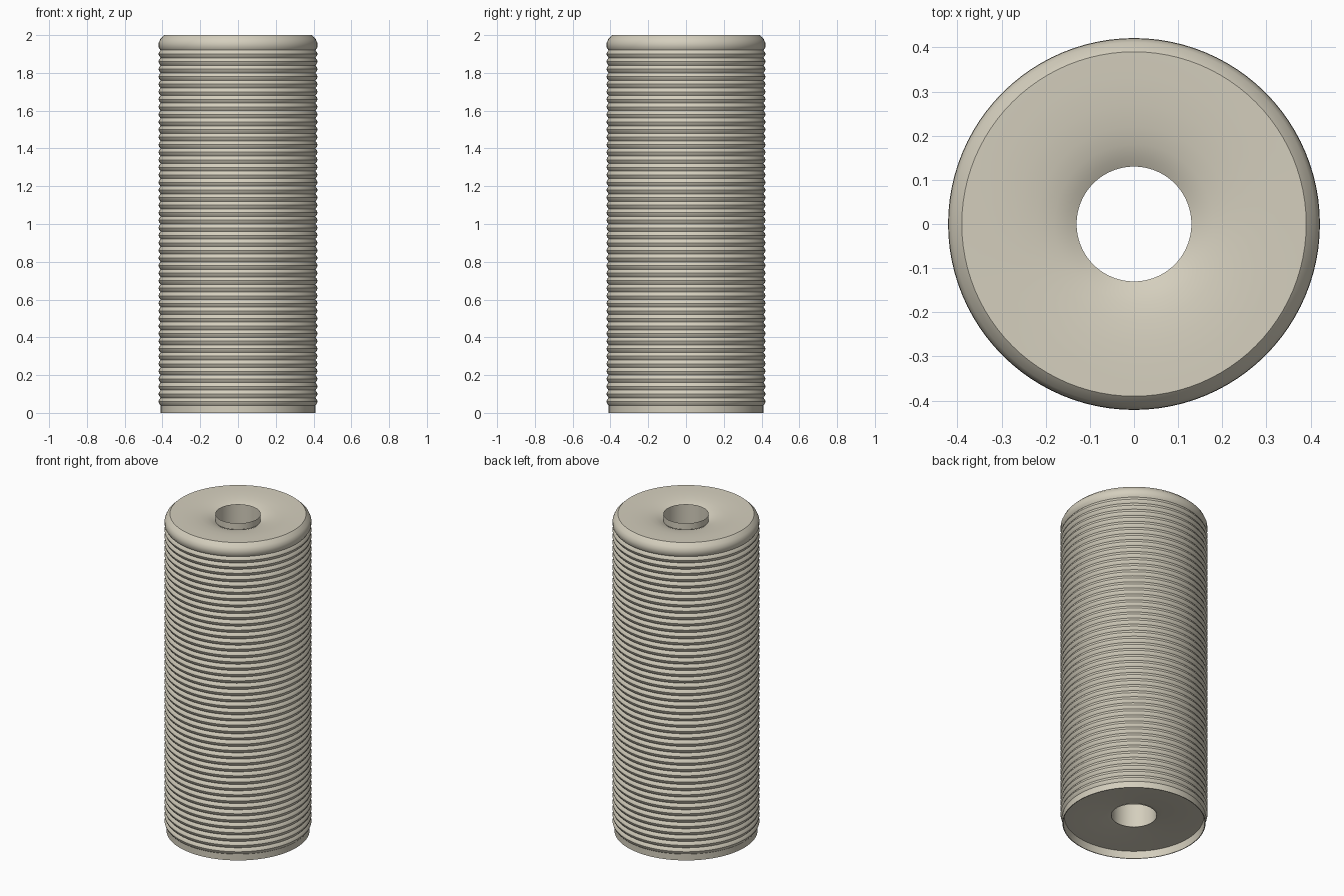
import bpy, bmesh, math

if "Cube" in bpy.data.objects:
    bpy.data.objects.remove(bpy.data.objects["Cube"])

SEG = 96

cream = bpy.data.materials.new("warm cream")
cream.diffuse_color = (0.66, 0.62, 0.51, 1)
cream.use_nodes = True
cream.node_tree.nodes["Principled BSDF"].inputs["Base Color"].default_value = cream.diffuse_color


def lathe(name, profile):
    """Spin an (r, z) profile around z; left side of the path is the inside."""
    me = bpy.data.meshes.new(name)
    bm = bmesh.new()
    rings = []
    for r, z in profile:
        rings.append([bm.verts.new((r * math.cos(2 * math.pi * i / SEG),
                                    r * math.sin(2 * math.pi * i / SEG), z))
                      for i in range(SEG)])
    for a, b in zip(rings, rings[1:]):
        for i in range(SEG):
            j = (i + 1) % SEG
            bm.faces.new((a[i], a[j], b[j], b[i]))
    bm.to_mesh(me)
    bm.free()
    me.materials.append(cream)
    ob = bpy.data.objects.new(name, me)
    bpy.context.collection.objects.link(ob)
    bpy.ops.object.select_all(action='DESELECT')
    ob.select_set(True)
    bpy.context.view_layer.objects.active = ob
    bpy.ops.object.shade_smooth_by_angle(angle=math.radians(35))
    return ob


# Outer shell: recessed base, plain skirt, stacked ribs, rounded shoulder, dished top
profile = [(0.13, 0.055), (0.155, 0.05), (0.40, 0.045), (0.405, 0.0), (0.41, 0.0)]
RIBS, Z0, PITCH = 47, 0.04, 0.04
for k in range(RIBS):
    for t in range(4):
        u = t / 4
        profile.append((0.41 + 0.011 * math.sin(math.pi * u), Z0 + PITCH * (k + u)))
profile += [(0.41, Z0 + PITCH * RIBS), (0.42, 1.935), (0.42, 1.96), (0.411, 1.98),
            (0.39, 2.0), (0.33, 1.999), (0.27, 1.996), (0.22, 1.99),
            (0.18, 1.982), (0.15, 1.971), (0.13, 1.96)]
lathe("ribbed_shell", profile)

# Thin core tube lining the through hole, with a small lip at the top
lathe("core_tube", [(0.13, 2.0), (0.13, 1.96), (0.13, 1.0), (0.13, 0.05)])
